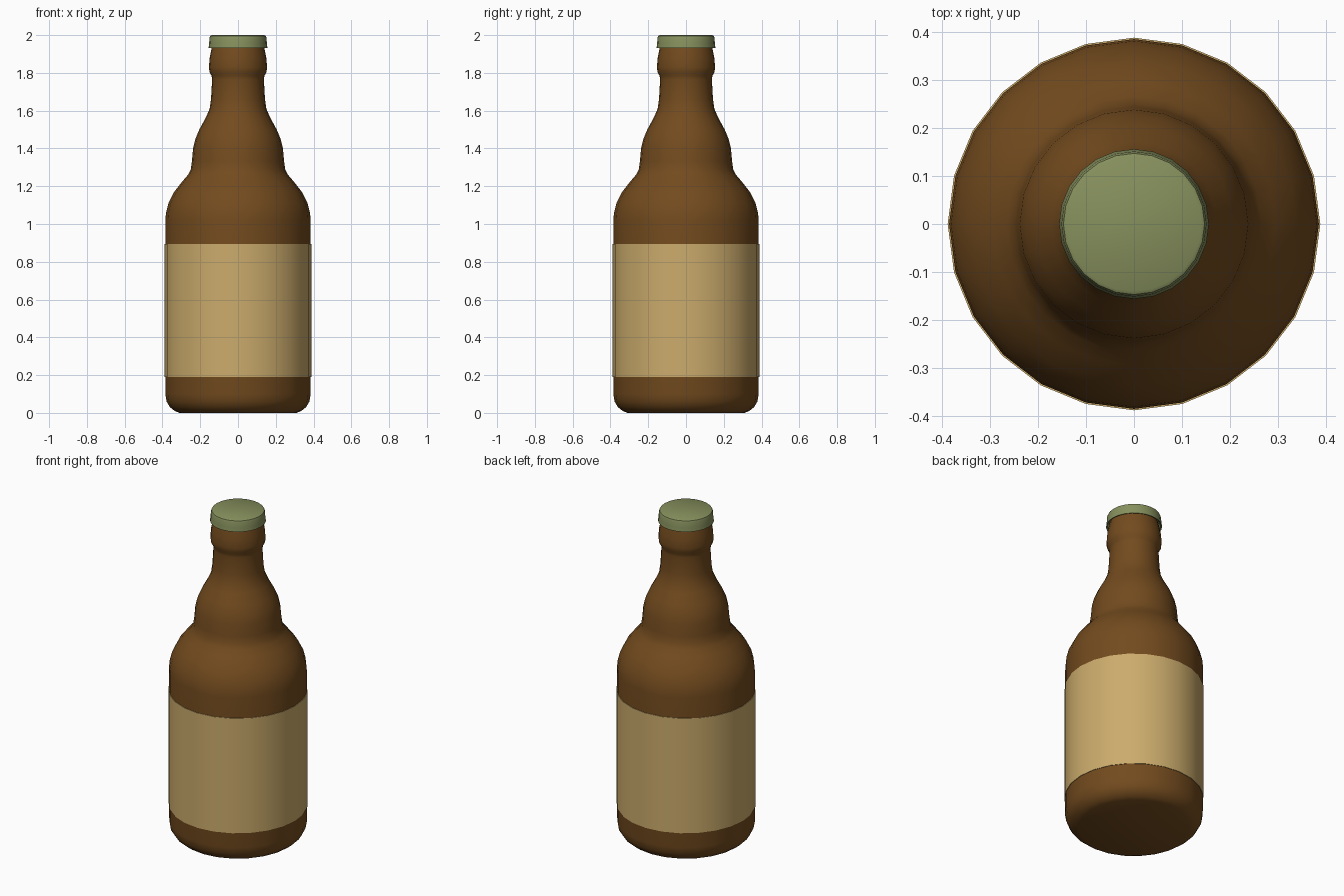
import bpy, bmesh, math

if "Cube" in bpy.data.objects:
    bpy.data.objects.remove(bpy.data.objects["Cube"])

SIDES = 24


def material(name, rgb):
    m = bpy.data.materials.new(name)
    m.diffuse_color = (*rgb, 1)
    m.use_nodes = True
    m.node_tree.nodes["Principled BSDF"].inputs["Base Color"].default_value = m.diffuse_color
    return m


def lathe(name, profile, mat, angle=40):
    """Spin an (r, z) profile around z; r = 0 closes to a pole."""
    bm = bmesh.new()
    rings = []
    for r, z in profile:
        if r == 0:
            rings.append([bm.verts.new((0, 0, z))] * SIDES)
        else:
            rings.append([bm.verts.new((r * math.cos(2 * math.pi * i / SIDES),
                                        r * math.sin(2 * math.pi * i / SIDES), z))
                          for i in range(SIDES)])
    for a, b in zip(rings, rings[1:]):
        for i in range(SIDES):
            j = (i + 1) % SIDES
            corners = list(dict.fromkeys((a[i], a[j], b[j], b[i])))
            bm.faces.new(corners)
    mesh = bpy.data.meshes.new(name)
    bm.to_mesh(mesh)
    bm.free()
    obj = bpy.data.objects.new(name, mesh)
    bpy.context.collection.objects.link(obj)
    mesh.materials.append(mat)
    bpy.ops.object.select_all(action='DESELECT')
    obj.select_set(True)
    bpy.context.view_layer.objects.active = obj
    bpy.ops.object.shade_smooth_by_angle(angle=math.radians(angle))
    return obj


brown = material("brown_glass", (0.17, 0.07, 0.013))
tan = material("label_paper", (0.60, 0.41, 0.15))
green = material("cap_green", (0.24, 0.28, 0.11))

# Glass body from base to mouth
lathe("bottle", [
    (0, 0), (0.31, 0), (0.335, 0.01), (0.36, 0.03), (0.378, 0.06), (0.385, 0.10),
    (0.385, 1.02), (0.381, 1.06), (0.368, 1.11), (0.338, 1.17), (0.295, 1.225),
    (0.265, 1.26), (0.25, 1.29), (0.244, 1.33), (0.238, 1.40), (0.226, 1.45),
    (0.205, 1.50), (0.172, 1.56), (0.15, 1.61), (0.143, 1.66), (0.137, 1.765),
    (0.140, 1.785), (0.151, 1.805), (0.154, 1.83), (0.150, 1.88), (0.140, 1.93),
    (0.133, 1.96), (0, 1.96)], brown)

# Paper label wrapped around the body
lathe("label", [(0.385, 0.19), (0.388, 0.19), (0.388, 0.895), (0.385, 0.895)], tan)

# Crown cap, hollow underneath
lathe("cap", [
    (0.137, 1.955), (0.148, 1.935), (0.156, 1.932), (0.153, 1.955), (0.151, 1.985),
    (0.147, 1.996), (0.140, 2.0), (0, 2.0)], green)
